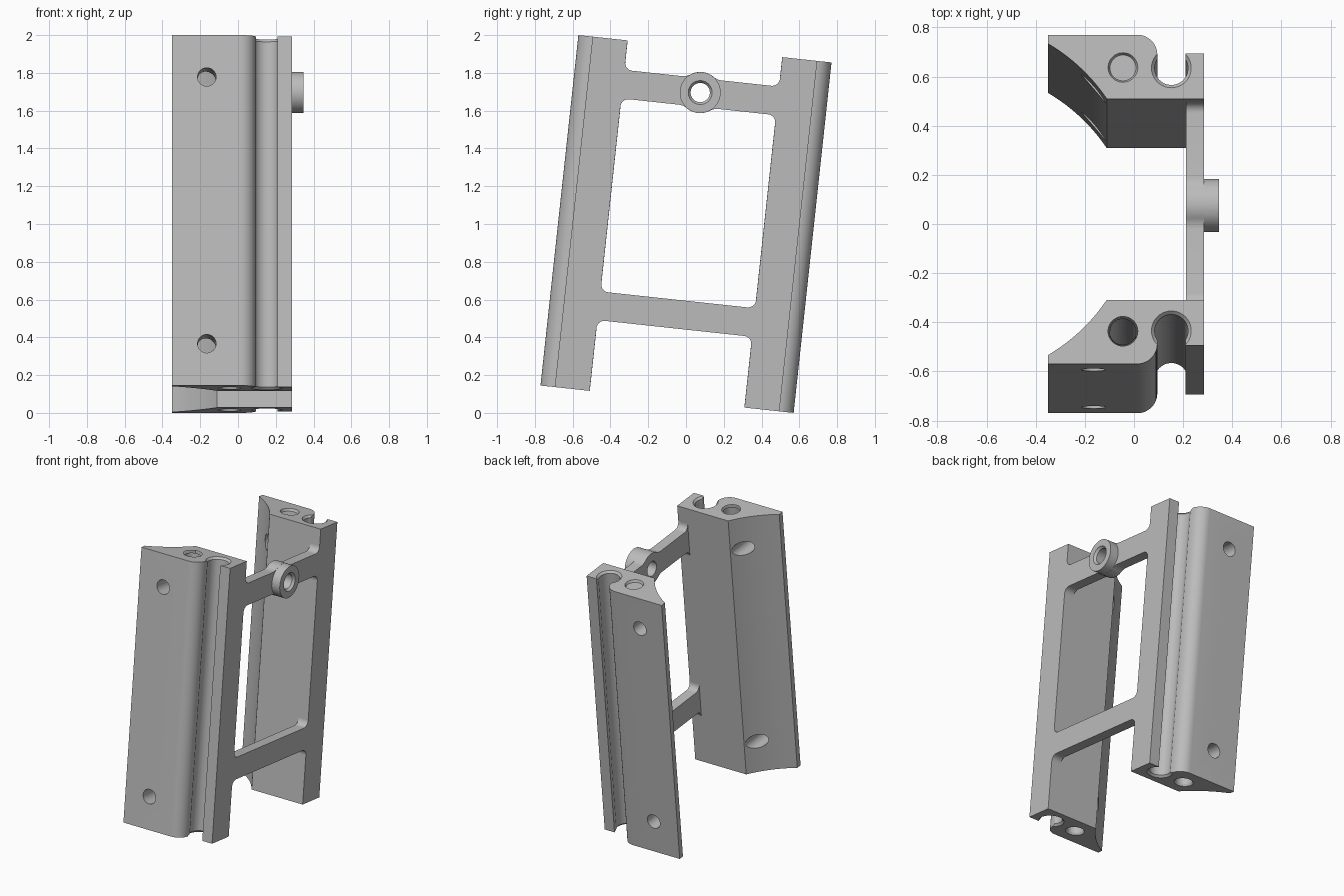
import bpy, bmesh
from math import sin, cos, radians, sqrt, atan2, degrees
from mathutils import Matrix, Vector

cube = bpy.data.objects.get("Cube")
if cube:
    bpy.data.objects.remove(cube, do_unlink=True)

grey = bpy.data.materials.new("grey")
grey.use_nodes = True
COLOUR = (0.5, 0.5, 0.5, 1)
grey.diffuse_color = COLOUR
grey.node_tree.nodes["Principled BSDF"].inputs["Base Color"].default_value = COLOUR

HALF = 0.933                       # half length of each bar
INNER, OUTER = 0.412, 0.674        # bar faces, measured from the middle
RIGHT, WEB = 0.285, 0.212          # outer and inner face of the thin side wall
BOSS_W = 0.70                      # height of the pivot boss along the frame
LEAN = Matrix.Translation((0, 0, 1)) @ Matrix.Rotation(radians(-6.17), 4, 'X')


def arc(cx, cy, r, a0, a1, n=12):
    angles = [radians(a0 + (a1 - a0) * i / n) for i in range(n + 1)]
    return [(cx + r * cos(a), cy + r * sin(a)) for a in angles]


def make_object(name, bm):
    bmesh.ops.remove_doubles(bm, verts=bm.verts, dist=1e-5)
    bmesh.ops.recalc_face_normals(bm, faces=bm.faces)
    mesh = bpy.data.meshes.new(name)
    bm.to_mesh(mesh)
    bm.free()
    mesh.materials.append(grey)
    ob = bpy.data.objects.new(name, mesh)
    bpy.context.collection.objects.link(ob)
    return ob


def prism(name, points, offset):
    """Extrude a closed outline of 3D points."""
    bm = bmesh.new()
    face = bm.faces.new([bm.verts.new(p) for p in points])
    moved = bmesh.ops.extrude_face_region(bm, geom=[face])["geom"]
    bmesh.ops.translate(bm, vec=offset,
                        verts=[v for v in moved if isinstance(v, bmesh.types.BMVert)])
    return make_object(name, bm)


def rod(name, start, end, r1, r2=None):
    """Cylinder or cone between two points."""
    start, end = Vector(start), Vector(end)
    axis = end - start
    bm = bmesh.new()
    place = Matrix.Translation((start + end) / 2) @ axis.to_track_quat('Z', 'Y').to_matrix().to_4x4()
    bmesh.ops.create_cone(bm, cap_ends=True, segments=40, radius1=r1,
                          radius2=r1 if r2 is None else r2, depth=axis.length, matrix=place)
    return make_object(name, bm)


def combine(ob, tool, operation='DIFFERENCE'):
    mod = ob.modifiers.new("bool", 'BOOLEAN')
    mod.operation, mod.solver, mod.object = operation, 'EXACT', tool
    bpy.context.view_layer.objects.active = ob
    bpy.ops.object.modifier_apply(modifier=mod.name)
    bpy.data.objects.remove(tool, do_unlink=True)


def finish(ob):
    ob.data.transform(LEAN)
    bpy.ops.object.select_all(action='DESELECT')
    ob.select_set(True)
    bpy.context.view_layer.objects.active = ob
    bpy.ops.object.shade_smooth_by_angle(angle=radians(25))


def bar(name, side):
    # Cross-section: rounded body, keyhole channel, side wall, concave clamp face
    slot_x, slot_y, slot_r, mouth = 0.152, 0.538, 0.068, 0.057
    open_angle = degrees(atan2(sqrt(slot_r**2 - mouth**2), mouth))
    clamp_x, clamp_r = -0.726, 0.74
    a_in = degrees(atan2(INNER, -0.11 - clamp_x))
    a_out = degrees(atan2(0.637, -0.35 - clamp_x))
    outline = [(-0.35, OUTER)]
    outline += arc(slot_x - mouth - 0.082, OUTER - 0.082, 0.082, 90, 0)
    outline += arc(slot_x, slot_y, slot_r, 180 - open_angle, 360 + open_angle, 32)
    outline += [(slot_x + mouth, 0.598), (RIGHT, 0.598), (RIGHT, INNER)]
    outline += arc(clamp_x, 0, clamp_r, a_in, a_out, 16)
    ob = prism(name, [(x, side * y, -HALF) for x, y in outline], (0, 0, 2 * HALF))
    # Long bore and countersunk ends of bore and channel
    bore = (-0.045, side * 0.54)
    combine(ob, rod("cutter", (*bore, -1), (*bore, 1), 0.054))
    for end in (-1, 1):
        for (x, y), wide, narrow in ((bore, 0.061, 0.053), ((slot_x, side * slot_y), 0.082, 0.066)):
            combine(ob, rod("cutter", (x, y, end * (HALF + 0.001)),
                            (x, y, end * (HALF - 0.016)), wide, narrow))
        # Clamp screw holes
        z = end * 0.71
        combine(ob, rod("cutter", (-0.165, side * 0.3, z), (-0.165, side * 0.8, z), 0.049))
    finish(ob)


def crossbar(name, height, boss_r=0):
    # Quarter outline with corner fillets, mirrored both ways
    half, fillet = 0.076, 0.042
    quarter = arc(-INNER + fillet, half + fillet, fillet, 180, 270, 8)
    if boss_r:
        blend = 0.08
        bx, by = -sqrt((boss_r + blend)**2 - (half + blend)**2), half + blend
        a = degrees(atan2(by, bx))
        quarter += arc(bx, by, blend, -90, a - 180, 8)
        quarter += arc(0, 0, boss_r, a, 90, 8)[1:-1]
    top = quarter + [(-y, z) for y, z in reversed(quarter)]
    loop = top + [(y, -z) for y, z in reversed(top)]
    ob = prism(name, [(WEB, y, height + z) for y, z in loop], (RIGHT - WEB, 0, 0))
    if boss_r:
        # Round pivot boss with a countersunk eye
        combine(ob, rod("boss", (WEB + 0.03, 0, height), (0.347, 0, height), boss_r - 0.0005), 'UNION')
        combine(ob, rod("cutter", (0.1, 0, height), (0.5, 0, height), 0.051))
        combine(ob, rod("cutter", (0.348, 0, height), (0.33, 0, height), 0.064, 0.05))
    finish(ob)


bar("front_bar", -1)
bar("back_bar", 1)
crossbar("upper_crossbar_with_boss", BOSS_W, 0.109)
crossbar("lower_crossbar", -0.48)
